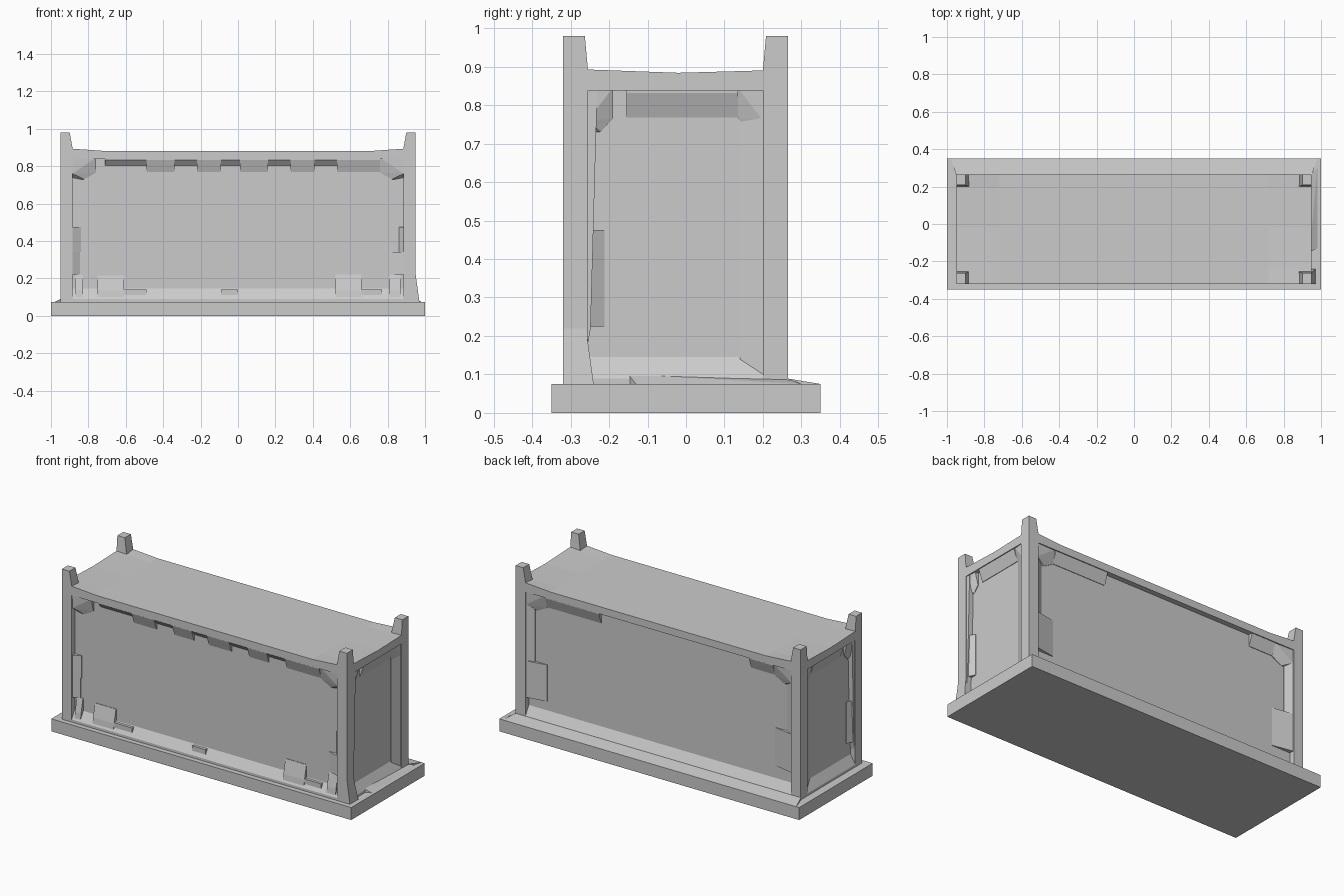
import bpy, bmesh

if "Cube" in bpy.data.objects:
    bpy.data.objects.remove(bpy.data.objects["Cube"])

X0, X1 = -0.95, 0.95      # tank outer faces
Y0, Y1 = -0.32, 0.265
ZB = 0.075                # base top
D = 0.032                 # panel recess depth


def hull(name, pts):
    bm = bmesh.new()
    for p in pts:
        bm.verts.new(p)
    bmesh.ops.convex_hull(bm, input=bm.verts[:])
    extra = [v for v in bm.verts if not v.link_faces]
    bmesh.ops.delete(bm, geom=extra, context='VERTS')
    bmesh.ops.dissolve_limit(bm, angle_limit=0.01, verts=bm.verts[:], edges=bm.edges[:])
    bmesh.ops.recalc_face_normals(bm, faces=bm.faces[:])
    me = bpy.data.meshes.new(name)
    bm.to_mesh(me)
    bm.free()
    ob = bpy.data.objects.new(name, me)
    bpy.context.collection.objects.link(ob)
    return ob


def box(name, x0, x1, y0, y1, z0, z1):
    return hull(name, [(x, y, z) for x in (x0, x1) for y in (y0, y1) for z in (z0, z1)])


def on_side(side, u, d, z):
    """u runs along the wall, d is depth inward from its outer face."""
    return {'front': (u, Y0 + d, z), 'back': (u, Y1 - d, z),
            'right': (X1 - d, u, z), 'left': (X0 + d, u, z)}[side]


def strip(name, side, u0, u1, profile):
    return hull(name, [on_side(side, u, d, z) for u in (u0, u1) for d, z in profile])


def upright(name, side, ua, ub, z0, z1):
    """Slope from a post at ua down to the panel at ub."""
    return hull(name, [on_side(side, u, d, z) for z in (z0, z1)
                       for u, d in ((ua, 0.006), (ua, D + 0.01), (ub, D + 0.01), (ub, D - 0.003))])


# Base plate and recessed body
box('base_plate', -1, 1, -0.35, 0.35, 0, ZB)
box('recessed_body', X0 + D, X1 - D, Y0 + D, Y1 - D, ZB, 0.87)

# Lid with slightly raised ends
xs = (X0, -0.72, 0.72, X1)
ys = (Y0, -0.24, -0.02, 0.195, Y1)
end_z = (0.898, 0.892, 0.884, 0.89, 0.898)
bm = bmesh.new()
top = [[bm.verts.new((x, y, end_z[j] if i in (0, 3) else 0.882))
        for j, y in enumerate(ys)] for i, x in enumerate(xs)]
bot = [[bm.verts.new((x, y, 0.838)) for y in ys] for x in xs]
for i in range(3):
    for j in range(4):
        bm.faces.new((top[i][j], top[i + 1][j], top[i + 1][j + 1], top[i][j + 1]))
        bm.faces.new((bot[i][j], bot[i][j + 1], bot[i + 1][j + 1], bot[i + 1][j]))
    for j in (0, 4):
        bm.faces.new((top[i][j], bot[i][j], bot[i + 1][j], top[i + 1][j]))
for j in range(4):
    for i in (0, 3):
        bm.faces.new((top[i][j], bot[i][j], bot[i][j + 1], top[i][j + 1]))
bmesh.ops.recalc_face_normals(bm, faces=bm.faces[:])
me = bpy.data.meshes.new('lid')
bm.to_mesh(me)
bm.free()
bpy.context.collection.objects.link(bpy.data.objects.new('lid', me))

# Corner posts with tapered peg tops
for sx in (-1, 1):
    for yo, sy in ((Y0, 1), (Y1, -1)):
        xo = sx * 0.95
        box('corner_post', *sorted((xo, xo - sx * 0.065)),
            *sorted((yo, yo + sy * 0.065)), ZB, 0.86)
        hull('post_peg', [(xo - sx * a, yo + sy * b, z)
                          for z, w, h in ((0.87, 0.07, 0.067), (0.98, 0.05, 0.057))
                          for a in (0, w) for b in (0, h)])

# Sills and sloped corner fills on every wall
RANGE = {'front': (-0.885, 0.885), 'back': (-0.885, 0.885),
         'left': (-0.255, 0.2), 'right': (-0.255, 0.2)}
for side, (a, b) in RANGE.items():
    strip(side + '_sill', side, a, b, [(0, ZB), (0, 0.09), (D, 0.145), (D + 0.01, ZB)])
    k = 0.125 if side in ('front', 'back') else 0.065
    for u, s in ((a, 1), (b, -1)):
        hull(side + '_corner_fill', [on_side(side, *p) for p in (
            (u, 0.004, 0.845), (u, D + 0.01, 0.845), (u + s * k, D + 0.01, 0.845),
            (u + s * k, 0.008, 0.845), (u + s * k, D - 0.004, 0.765), (u + s * k, D + 0.01, 0.765),
            (u, D + 0.01, 0.73), (u, 0.008, 0.76), (u + s * k * 0.5, D - 0.004, 0.73))])


def rim(side, a, b, low):
    strip(side + '_rim_block', side, a, b,
          [(0.006, 0.845), (0.006, 0.832), (D - 0.003, low), (D + 0.01, low), (D + 0.01, 0.845)])


# Sloped blocks under the lid rim
cuts = (-0.71, -0.49, -0.34, -0.22, -0.09, 0.01, 0.16, 0.28, 0.41, 0.53, 0.76)
for i in range(10):
    rim('front', cuts[i], cuts[i + 1], 0.768 if i % 2 else 0.805)
rim('back', 0.4, 0.76, 0.768)
rim('back', -0.76, -0.6, 0.768)
for side in ('left', 'right'):
    rim(side, -0.155, 0.135, 0.768)

# Sloped blocks along the front sill
for a, b, h in ((-0.87, -0.83, 0.22), (-0.75, -0.61, 0.215), (0.52, 0.66, 0.22), (0.81, 0.87, 0.22)):
    strip('front_sill_block', 'front', a, b,
          [(0.006, 0.10), (0.01, 0.135), (D - 0.003, h), (D + 0.01, h), (D + 0.01, 0.10)])
for a, b in ((-0.61, -0.49), (-0.09, 0.0), (0.66, 0.77)):
    box('front_sill_step', a, b, Y0 + 0.012, Y0 + D + 0.01, 0.09, 0.14)

# Upright slopes beside the posts
for side, ua, ub, z0, z1 in (
        ('front', -0.885, -0.845, 0.22, 0.34), ('front', -0.885, -0.84, 0.34, 0.475),
        ('front', 0.885, 0.81, 0.22, 0.34), ('front', 0.885, 0.86, 0.34, 0.475),
        ('back', 0.885, 0.76, 0.2, 0.42), ('back', -0.885, -0.76, 0.22, 0.45),
        ('back', 0.885, 0.84, 0.42, 0.8), ('back', -0.885, -0.84, 0.45, 0.8),
        ('right', -0.255, -0.212, 0.225, 0.475), ('left', -0.255, -0.212, 0.225, 0.475),
        ('right', 0.2, 0.14, 0.1, 0.8), ('left', 0.2, 0.14, 0.1, 0.8)):
    upright(side + '_post_slope', side, ua, ub, z0, z1)

# Leaning liner on the front posts
for side in ('left', 'right'):
    hull(side + '_front_liner', [on_side(side, u, d, z) for d in (0.004, D + 0.01)
                                 for u, z in ((-0.26, 0.15), (-0.26, 0.86), (-0.23, 0.86), (-0.248, 0.22))])

# Skirts sloping down to the base and flared right front foot
hull('rear_skirt', [(x * s, y, z) for s in (-1, 1) for x, y, z in (
    (0.95, 0.26, 0.09), (0.98, 0.35, 0.075), (0.95, 0.26, 0.07), (0.98, 0.35, 0.07))])
hull('right_front_foot', [(0.9, Y0, 0.22), (X1, Y0, 0.22), (X1, -0.26, 0.22), (0.9, -0.26, 0.22),
                          (0.9, Y0, ZB), (0.97, Y0, ZB), (0.97, -0.24, ZB), (0.9, -0.24, ZB)])
hull('right_skirt', [(0.94, -0.15, 0.1), (0.94, 0.26, 0.09), (0.98, 0.3, 0.075),
                     (0.98, -0.13, 0.075), (0.94, -0.15, 0.07), (0.94, 0.26, 0.07)])
